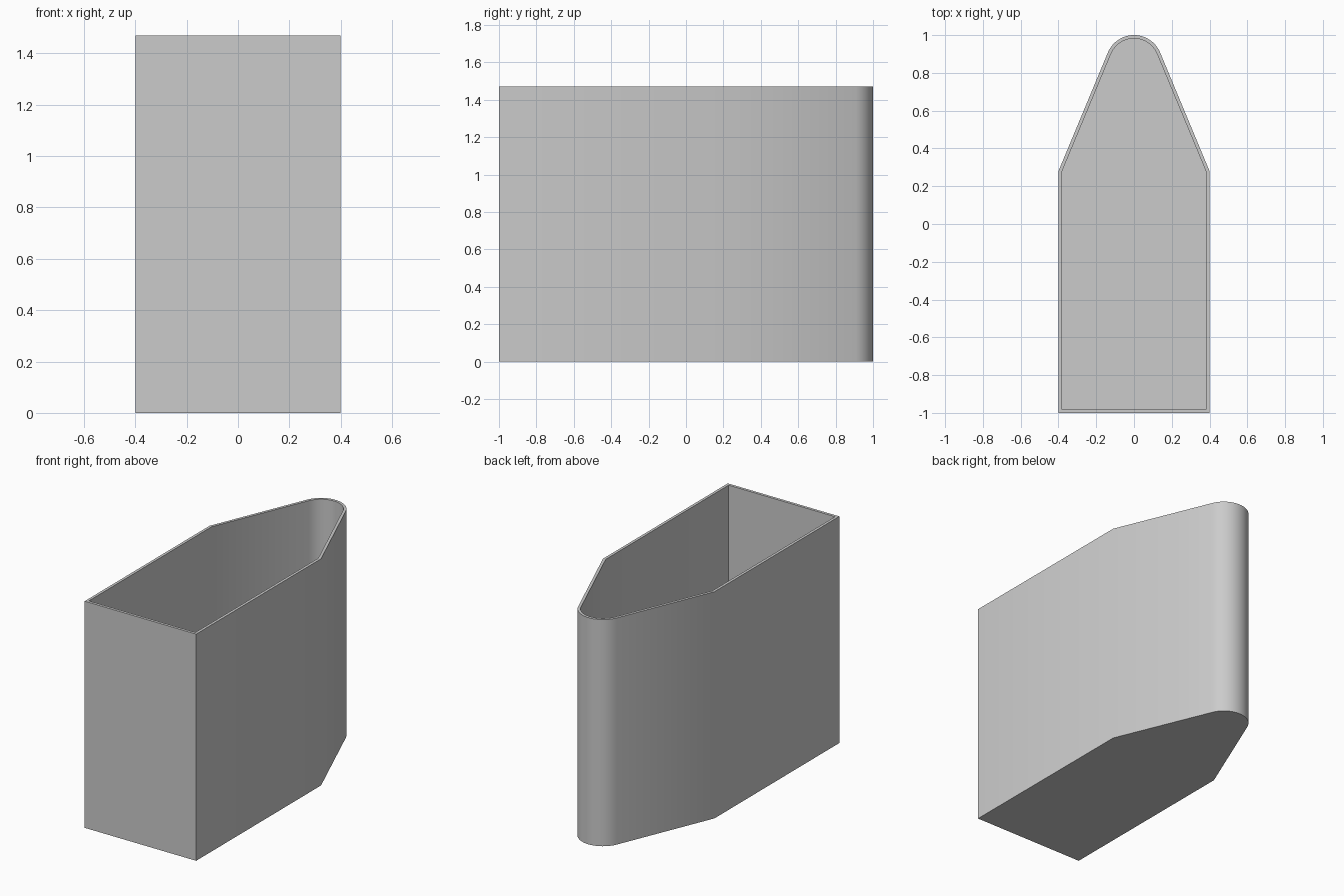
import bpy
import bmesh
from math import radians, tan, sin, cos

cube = bpy.data.objects.get("Cube")
if cube:
    bpy.data.objects.remove(cube)

HEIGHT = 1.47
WALL = 0.018
HALF_WIDTH = 0.4
SHOULDER_Y = 0.28
NOSE_RADIUS = 0.15
TAPER = radians(22.6)
ARC_STEPS = 24

grey = bpy.data.materials.new("plain grey")
grey.use_nodes = True
colour = (0.6, 0.6, 0.6, 1)
grey.diffuse_color = colour
grey.node_tree.nodes["Principled BSDF"].inputs["Base Color"].default_value = colour


def outline(inset):
    """Counter-clockwise plan outline, moved inwards by the inset."""
    x = HALF_WIDTH - inset
    shoulder = SHOULDER_Y - inset * tan(TAPER / 2)
    radius = NOSE_RADIUS - inset
    centre = 1 - NOSE_RADIUS
    points = [(-x, inset - 1), (x, inset - 1), (x, shoulder)]
    for i in range(ARC_STEPS + 1):
        a = TAPER + (radians(180) - 2 * TAPER) * i / ARC_STEPS
        points.append((radius * cos(a), centre + radius * sin(a)))
    return points + [(-x, shoulder)]


# Container: outer wall, rim, inner wall, then the two floor faces
bm = bmesh.new()
rings = [
    [bm.verts.new((x, y, z)) for x, y in outline(inset)]
    for inset, z in ((0, 0), (0, HEIGHT), (WALL, HEIGHT), (WALL, WALL))
]
for low, high in zip(rings, rings[1:]):
    for i in range(len(low)):
        j = (i + 1) % len(low)
        bm.faces.new((low[i], low[j], high[j], high[i]))
bm.faces.new(rings[0][::-1])
bm.faces.new(rings[-1])
bmesh.ops.recalc_face_normals(bm, faces=bm.faces)

mesh = bpy.data.meshes.new("container")
bm.to_mesh(mesh)
bm.free()
mesh.materials.append(grey)
container = bpy.data.objects.new("container", mesh)
bpy.context.collection.objects.link(container)

# Smooth nose and shoulders, crisp rim and corners
bpy.ops.object.select_all(action="DESELECT")
container.select_set(True)
bpy.context.view_layer.objects.active = container
bpy.ops.object.shade_smooth_by_angle(angle=radians(30))
